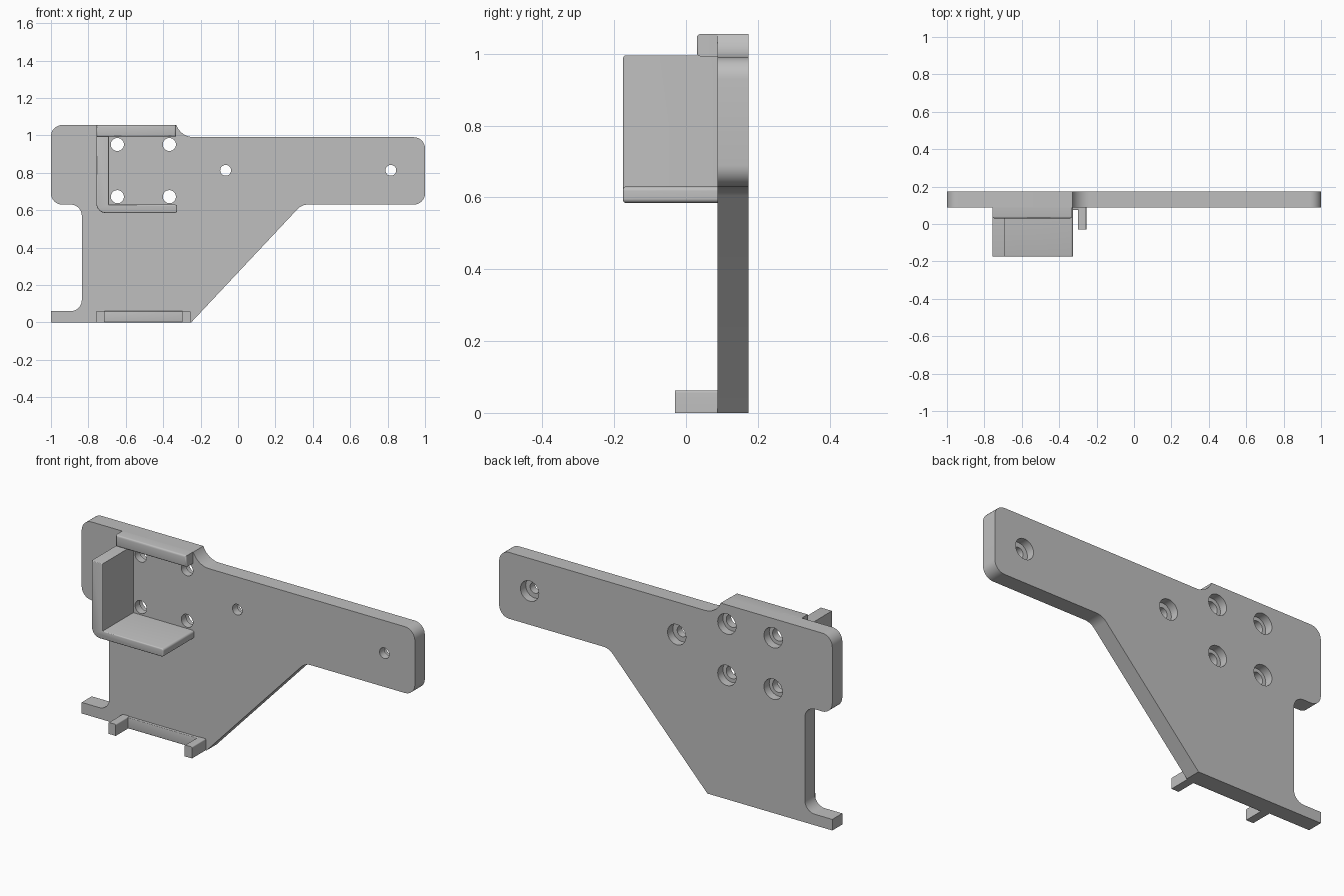
import bpy, bmesh, math
from mathutils import Vector

cube = bpy.data.objects.get("Cube")
if cube:
    bpy.data.objects.remove(cube, do_unlink=True)

grey = bpy.data.materials.new("plain grey")
grey.use_nodes = True
colour = (0.52, 0.52, 0.52, 1)
grey.diffuse_color = colour
grey.node_tree.nodes["Principled BSDF"].inputs["Base Color"].default_value = colour

FRONT, BACK = 0.088, 0.174   # faces of the main plate
EMBED = FRONT + 0.02         # how far attached parts sink into the plate


def rounded(corners, steps=8):
    """Turn (x, z, radius) corners into an outline with arcs at the corners."""
    outline = []
    for i, (x, z, radius) in enumerate(corners):
        p = Vector((x, z))
        if not radius:
            outline.append(p)
            continue
        a = (Vector(corners[i - 1][:2]) - p).normalized()
        b = (Vector(corners[(i + 1) % len(corners)][:2]) - p).normalized()
        half = a.angle(b) / 2
        centre = p + (a + b).normalized() * radius / math.sin(half)
        start = p + a * radius / math.tan(half) - centre
        end = p + b * radius / math.tan(half) - centre
        sweep = start.angle(end)
        for k in range(steps + 1):
            t = k / steps
            outline.append(centre + (start * math.sin((1 - t) * sweep)
                                     + end * math.sin(t * sweep)) / math.sin(sweep))
    return outline


def slab(name, corners, y0, y1, bevel=0):
    """Extrude an outline in x and z along y, softening the front rim."""
    bm = bmesh.new()
    face = bm.faces.new([bm.verts.new((p.x, y0, p.y)) for p in rounded(corners)])
    grown = bmesh.ops.extrude_face_region(bm, geom=[face], use_keep_orig=True)
    moved = [v for v in grown["geom"] if isinstance(v, bmesh.types.BMVert)]
    bmesh.ops.translate(bm, verts=moved, vec=(0, y1 - y0, 0))
    bmesh.ops.recalc_face_normals(bm, faces=bm.faces)
    if bevel:
        rim = [e for e in bm.edges if all(abs(v.co.y - y0) < 1e-5 for v in e.verts)]
        bmesh.ops.bevel(bm, geom=rim, offset=bevel, segments=3, profile=0.5,
                        affect="EDGES", clamp_overlap=True)
    mesh = bpy.data.meshes.new(name)
    bm.to_mesh(mesh)
    bm.free()
    mesh.materials.append(grey)
    obj = bpy.data.objects.new(name, mesh)
    bpy.context.collection.objects.link(obj)
    return obj


def box(name, x0, x1, z0, z1, y0, radius=0, bevel=0):
    return slab(name, [(x0, z0, 0), (x1, z0, 0), (x1, z1, radius), (x0, z1, radius)],
                y0, EMBED, bevel)


def drill(target, x, z, radius, y0, y1):
    bpy.ops.mesh.primitive_cylinder_add(vertices=32, radius=radius, depth=y1 - y0,
                                        location=(x, (y0 + y1) / 2, z),
                                        rotation=(math.pi / 2, 0, 0))
    cutter = bpy.context.object
    cutter.hide_render = True
    cutter.data.materials.append(grey)
    cut = target.modifiers.new("hole", "BOOLEAN")
    cut.operation = "DIFFERENCE"
    cut.solver = "EXACT"
    cut.object = cutter
    bpy.context.view_layer.objects.active = target
    bpy.ops.object.modifier_apply(modifier=cut.name)
    bpy.data.objects.remove(cutter, do_unlink=True)


# Main plate: long arm, tapering web and foot
R = 0.06
plate = slab("mounting_plate", [
    (-1, 0, 0), (-0.25, 0, 0), (0.341, 0.63, 0.08), (1, 0.63, R), (1, 0.99, R),
    (-0.301, 0.99, 0.1), (-0.33, 1.055, 0), (-1, 1.055, R), (-1, 0.63, R),
    (-0.835, 0.63, R), (-0.835, 0.06, R), (-1, 0.06, 0)], FRONT, BACK)

# Screw holes, counterbored from the back
holes = [(x, z, 0.035) for x in (-0.645, -0.367) for z in (0.672, 0.951)]
holes += [(x, 0.813, 0.029) for x in (-0.066, 0.817)]
for x, z, radius in holes:
    drill(plate, x, z, 0.055, BACK - 0.045, BACK + 0.05)
    drill(plate, x, z, radius, FRONT - 0.05, BACK + 0.05)

# Cradle: side wall and shelf in one L-shaped piece
cradle = slab("cradle", [
    (-0.757, 0.585, 0.05), (-0.326, 0.585, 0.012), (-0.326, 0.63, 0.012),
    (-0.69, 0.63, 0), (-0.69, 0.995, 0), (-0.757, 0.995, 0)], -0.175, EMBED, 0.006)

# Lip above the cradle
lip = box("top_lip", -0.757, -0.332, 0.993, 1.055, 0.03, bevel=0.01)

# Foot rail with a prong at each end
rail = box("foot_rail", -0.72, -0.295, 0, 0.06, 0.074, bevel=0.005)
prongs = [box(side + "_prong", x, x + 0.044, 0, 0.062, -0.03, radius=0.006)
          for side, x in (("right", -0.757), ("left", -0.299))]

bpy.ops.object.select_all(action="DESELECT")
for obj in [plate, cradle, lip, rail] + prongs:
    obj.select_set(True)
bpy.context.view_layer.objects.active = plate
bpy.ops.object.shade_smooth_by_angle(angle=math.radians(35))
